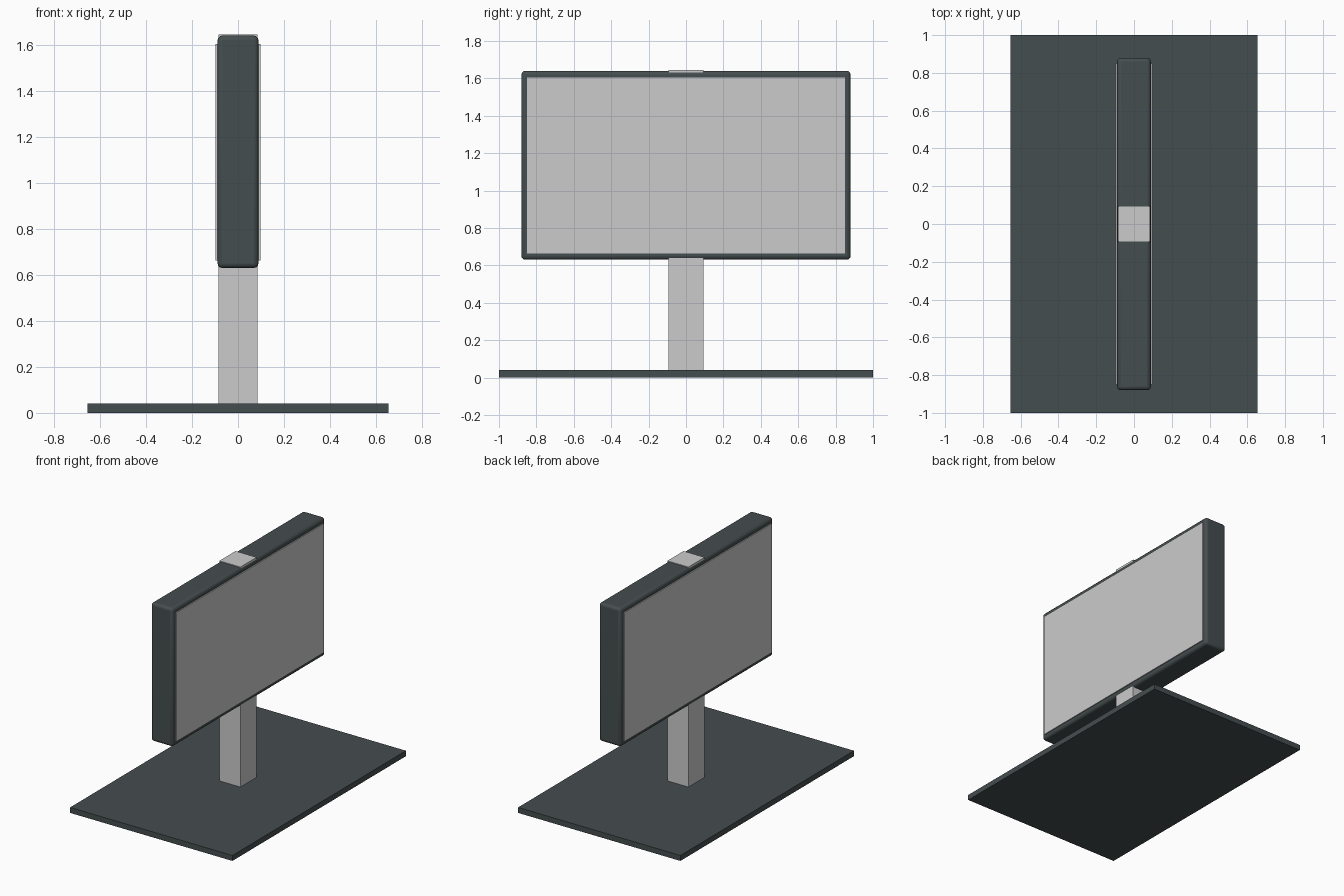
import bpy

if "Cube" in bpy.data.objects:
    bpy.data.objects.remove(bpy.data.objects["Cube"])


def box(name, lo, hi, mat=None, bevel=0.0):
    """Axis-aligned box between two corners, optionally with rounded edges."""
    centre = [(a + b) / 2 for a, b in zip(lo, hi)]
    bpy.ops.mesh.primitive_cube_add(size=1, location=centre)
    ob = bpy.context.object
    ob.name = name
    ob.scale = [b - a for a, b in zip(lo, hi)]
    bpy.ops.object.transform_apply(location=False, rotation=False, scale=True)
    if mat:
        ob.data.materials.append(mat)
    if bevel:
        mod = ob.modifiers.new("rounded_edges", 'BEVEL')
        mod.width = bevel
        mod.segments = 3
        bpy.ops.object.shade_smooth_by_angle()
    return ob


dark = bpy.data.materials.new("dark_grey")
dark.diffuse_color = (0.06, 0.075, 0.078, 1)
dark.use_nodes = True
dark.node_tree.nodes["Principled BSDF"].inputs["Base Color"].default_value = dark.diffuse_color

# Flat base plate
box("base", (-0.655, -1, 0), (0.655, 1, 0.04), dark)

# Post runs right through the housing and shows just above it
box("post", (-0.085, -0.093, 0.04), (0.085, 0.093, 1.645))

# Display housing with softened edges
box("housing", (-0.089, -0.88, 0.63), (0.089, 0.88, 1.64), dark, bevel=0.02)

# One thin screen panel on each face
for side, name in ((1, "screen_right"), (-1, "screen_left")):
    xs = sorted((side * 0.08, side * 0.097))
    box(name, (xs[0], -0.85, 0.663), (xs[1], 0.85, 1.603))
